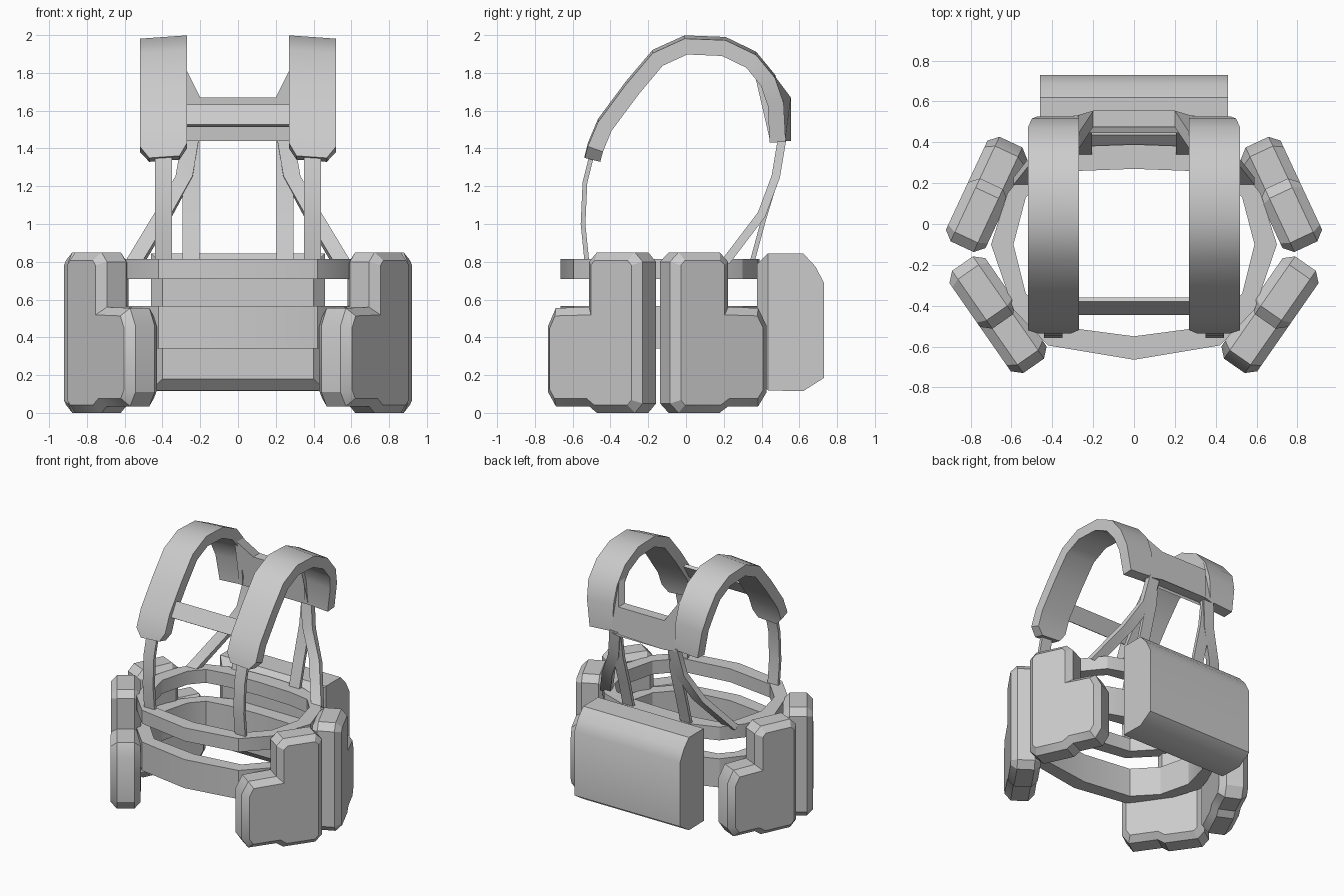
import bpy, bmesh, math
from mathutils import Vector, Matrix

cube = bpy.data.objects.get("Cube")
if cube:
    bpy.data.objects.remove(cube, do_unlink=True)

GREY = (0.6, 0.6, 0.6, 1)
mat = bpy.data.materials.new("plain_grey")
mat.use_nodes = True
mat.diffuse_color = GREY
mat.node_tree.nodes["Principled BSDF"].inputs["Base Color"].default_value = GREY


def finish(name, bm, mirror=False, angle=28):
    """Turn a bmesh into a shaded object, optionally mirrored across x."""
    bmesh.ops.recalc_face_normals(bm, faces=bm.faces)
    mesh = bpy.data.meshes.new(name)
    bm.to_mesh(mesh)
    bm.free()
    mesh.materials.append(mat)
    obj = bpy.data.objects.new(name, mesh)
    bpy.context.collection.objects.link(obj)
    bpy.ops.object.select_all(action='DESELECT')
    obj.select_set(True)
    bpy.context.view_layer.objects.active = obj
    bpy.ops.object.shade_smooth_by_angle(angle=math.radians(angle))
    if mirror:
        obj.modifiers.new("Mirror", 'MIRROR').use_mirror_merge = False
    return obj


def skin(bm, rings, closed=False):
    """Bridge equal rings of points; cap the ends unless closed."""
    rows = [[bm.verts.new(p) for p in ring] for ring in rings]
    n = len(rows[0])
    for k in range(len(rows) - (0 if closed else 1)):
        a, b = rows[k], rows[(k + 1) % len(rows)]
        for i in range(n):
            j = (i + 1) % n
            bm.faces.new((a[i], a[j], b[j], b[i]))
    if not closed:
        bm.faces.new(rows[0])
        bm.faces.new(rows[-1])


def inset(poly, d):
    """Move every side of a counter-clockwise outline inwards by d."""
    result = []
    for i, p in enumerate(poly):
        p = Vector(p)
        a = (p - Vector(poly[i - 1])).normalized()
        b = (Vector(poly[(i + 1) % len(poly)]) - p).normalized()
        m = Vector((-a.y - b.y, a.x + b.x))
        result.append(p + m * d / (1 + a.dot(b)))
    return result


def strap(name, sections, thick, tilt=0.0, mirror=True):
    """Flat band through (x, y, z, width) sections, width along x."""
    bm = bmesh.new()
    pts = [Vector(s[:3]) for s in sections]
    rings = []
    for i, p in enumerate(pts):
        t = pts[min(i + 1, len(pts) - 1)] - pts[max(i - 1, 0)]
        n = Vector((0, -t.z, t.y)).normalized() * thick / 2
        side = Vector((1, 0, -tilt)) * sections[i][3] / 2
        rings.append([p - side - n, p + side - n, p + side + n, p - side + n])
    skin(bm, rings)
    return finish(name, bm, mirror)


def belt(name, z0, z1):
    """Closed waist ring from matching outer and inner half outlines."""
    outer = [(0, -.665), (.42, -.595), (.59, -.42), (.70, -.1),
             (.62, .15), (.50, .30), (.28, .38), (0, .39)]
    inner = [(0, -.55), (.38, -.50), (.53, -.34), (.59, -.1),
             (.53, .13), (.44, .23), (.27, .26), (0, .27)]
    pairs = list(zip(outer, inner))
    pairs += [((-o[0], o[1]), (-i[0], i[1])) for o, i in pairs[-2:0:-1]]
    bm = bmesh.new()
    skin(bm, [[(*o, z0), (*o, z1), (*i, z1), (*i, z0)] for o, i in pairs], True)
    return finish(name, bm)


def pouch(name, start, direction, tall, length):
    """Stepped pouch: tall block at start, low block along direction."""
    c = .05
    profile = [(0, c), (c, 0), (tall - c, 0), (tall, .035), (length - c, .035),
               (length, .11), (length, .46), (length - c, .555), (tall, .56),
               (tall, .80), (tall - c, .85), (c, .85), (0, .80)]
    small = inset(profile, .042)
    layers = [(small, -.107), (profile, -.062), (profile, .062), (small, .107)]
    bm = bmesh.new()
    skin(bm, [[(u, v, z) for u, z in ring] for ring, v in layers])
    turn = Matrix.Rotation(math.atan2(direction[1], direction[0]), 4, 'Z')
    bm.transform(Matrix.Translation((*start, 0)) @ turn)
    return finish(name, bm, True)


# Waist belts
belt("upper_belt", .71, .815)
belt("lower_belt", .34, .565)

# Side pouches, in left and right pairs
pouch("front_pouches", (.84, -.194), (-.571, -.821), .345, .61)
pouch("side_pouches", (.842, -.111), (-.423, .906), .34, .565)

# Back bag, rounded at the rear and chamfered around its front
bag_profile = [(.375, .12), (.62, .115), (.73, .185), (.73, .69),
               (.685, .775), (.62, .845), (.375, .845)]
bm = bmesh.new()
skin(bm, [[(x, y, z) for y, z in bag_profile] for x in (-.46, .46)])
front = [e for e in bm.edges if all(v.co.y < .38 for v in e.verts)]
bmesh.ops.bevel(bm, geom=front, offset=.06, segments=1, affect='EDGES')
finish("back_bag", bm, angle=35)

# Padded shoulder straps
shoulder = [(.39, -.495, 1.345, .16), (.395, -.48, 1.405, .25)]
shoulder += [(.395, y, z, .25) for y, z in (
    (-.43, 1.525), (-.285, 1.72), (-.15, 1.88), (0, 1.948), (.2, 1.94),
    (.345, 1.87), (.435, 1.76))]
shoulder += [(.385, .475, 1.64, .23), (.37, .485, 1.44, .20)]
strap("shoulder_straps", shoulder, .085, tilt=.07)

# Back yoke joining the shoulder straps, its raised corners leaning forward
half = [(.2, 1.44), (.30, 1.44), (.28, 1.83), (.2, 1.67)]
yoke = half + [(-x, z) for x, z in reversed(half)]
bm = bmesh.new()
skin(bm, [[(x, y - .6 * max(0, z - 1.67) - .3 * (abs(x) - .2), z) for x, z in yoke]
          for y in (.475, .555)])
finish("back_yoke", bm)

# Chest bar
strap("chest_bar", [(0, -.435, 1.52, .56), (0, -.37, 1.625, .56)], .025, mirror=False)

# Thin straps from the shoulders to the belt
strap("front_straps", [(.395, -.495, 1.38, .09), (.395, -.535, 1.22, .09),
                       (.395, -.545, 1.0, .09), (.395, -.525, .80, .09)], .025)
strap("inner_back_straps", [(.25, .51, 1.46, .09), (.25, .48, 1.25, .09),
                            (.25, .41, 1.02, .09), (.25, .345, .78, .09)], .025)
strap("outer_back_straps", [(.25, .51, 1.46, .09), (.285, .475, 1.25, .09),
                            (.395, .40, 1.05, .09), (.545, .21, .80, .09)], .045)
